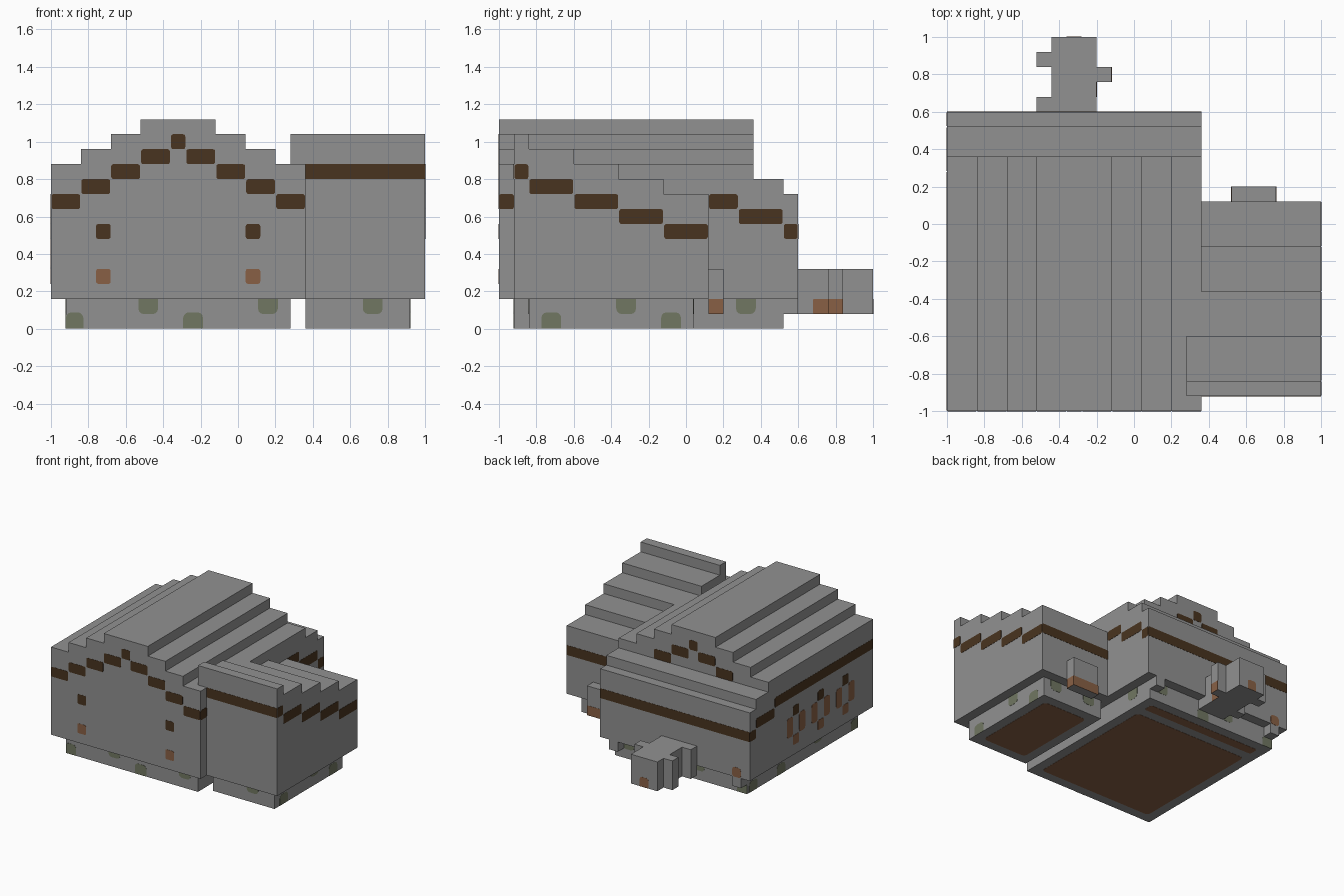
import bpy, bmesh, math
from mathutils import Vector

cube = bpy.data.objects.get("Cube")
if cube:
    bpy.data.objects.remove(cube, do_unlink=True)

U = 0.08      # one building block
T = 0.0015    # thickness of painted plates


def material(name, r, g, b):
    m = bpy.data.materials.new(name)
    m.use_nodes = True
    m.diffuse_color = (r, g, b, 1)
    node = m.node_tree.nodes["Principled BSDF"]
    node.inputs["Base Color"].default_value = (r, g, b, 1)
    node.inputs["Roughness"].default_value = 0.9
    return m


STONE = material("grey stone", 0.285, 0.285, 0.285)
DARK = material("dark timber", 0.066, 0.034, 0.014)
LIGHT = material("light timber", 0.25, 0.118, 0.06)
MOSS = material("moss", 0.165, 0.185, 0.122)


def prism(name, points, axis, start, end, mat):
    """Extrude a 2D outline along an axis; the outline uses the other two axes in order."""
    bm = bmesh.new()
    def place(p, d):
        c = list(p)
        c.insert(axis, d)
        return Vector(c)
    ring = [bm.verts.new(place(p, start)) for p in points]
    cap = bm.faces.new(ring)
    out = bmesh.ops.extrude_face_region(bm, geom=[cap])
    move = place((0, 0), end - start)
    bmesh.ops.translate(bm, vec=move, verts=[v for v in out["geom"] if isinstance(v, bmesh.types.BMVert)])
    bmesh.ops.recalc_face_normals(bm, faces=bm.faces)
    mesh = bpy.data.meshes.new(name)
    bm.to_mesh(mesh)
    bm.free()
    mesh.materials.append(mat)
    obj = bpy.data.objects.new(name, mesh)
    bpy.context.collection.objects.link(obj)
    return obj


def box(name, x0, x1, y0, y1, z0, z1, mat=STONE):
    return prism(name, [(x0, y0), (x1, y0), (x1, y1), (x0, y1)], 2, z0, z1, mat)


def stepped(edges, tops, bottom):
    """Outline with flat treads between the edges."""
    pts = [(edges[0], bottom)]
    for a, b, z in zip(edges, edges[1:], tops):
        pts += [(a, z), (b, z)]
    return pts + [(edges[-1], bottom)]


def plate(name, axis, pos, side, u0, u1, v0, v1, mat, r_top=0.012, r_low=None):
    """Thin rounded plate lying on a flat surface, with separate top and bottom radii."""
    r_low = r_top if r_low is None else r_low
    pts = []
    for right, top, quad in ((1, 1, 0), (0, 1, 1), (0, 0, 2), (1, 0, 3)):
        r = r_top if top else r_low
        cu = u1 - r if right else u0 + r
        cv = v1 - r if top else v0 + r
        for i in range(4):
            a = math.pi / 2 * (quad + i / 3)
            pts.append((cu + r * math.cos(a), cv + r * math.sin(a)))
    return prism(name, pts, axis, pos, pos + side * T, mat)


# Main hall with a stepped gable roof, centred on x = MID
MID = -0.32
edges = [-1, -0.84, -0.68, -0.52, -0.12, 0.04, 0.2, 0.36]
tops = [0.88, 0.96, 1.04, 1.12, 1.04, 0.96, 0.88]
prism("main_hall", stepped(edges, tops, 0.16), 1, -1, 0.36, STONE)
box("main_foundation", -0.92, 0.28, -0.92, 0.52, T, 0.16)

# Rear lean-to
prism("rear_lean_to", stepped([0.36, 0.52, 0.6], [0.8, 0.72], 0.16), 0, -1, 0.36, STONE)

# Side wing with a roof stepping down to the back
wing_edges = [-0.92, -0.84, -0.6, -0.36, -0.12, 0.12]
wing_tops = [1.04, 0.96, 0.88, 0.8, 0.72]
prism("side_wing", stepped(wing_edges, wing_tops, 0.16), 0, 0.36, 1, STONE)
prism("wing_roof_overlap", stepped(wing_edges[:3], wing_tops[:2], 0.88), 0, 0.28, 0.36, STONE)
box("wing_foundation", 0.36, 0.92, -0.84, 0.04, T, 0.16)

# Rear blocks
box("rear_porch", -0.44, -0.2, 0.52, 1, 0.08, 0.32)
for y in (0.6, 0.84):
    box("porch_right_block", -0.52, -0.44, y, y + U, 0.08, 0.32)
box("porch_left_block", -0.2, -0.12, 0.76, 0.84, 0.08, 0.32)
box("wing_rear_block", 0.52, 0.76, 0.12, 0.2, 0.08, 0.32)
for x in (-0.92, 0.2):
    box("rear_bracket", x, x + U, 0.52, 0.6, 0.08, 0.16)

# Timber lines following both gables
for y, side, rows in ((-1, -1, 4), (0.36, 1, 2)):
    plate("gable_peak_timber", 1, y, side, MID - 0.038, MID + 0.038, 0.96, 1.04, DARK)
    for i in range(rows):
        z = 0.88 - i * U
        near, far = 0.04 + 2 * U * i, 0.2 + 2 * U * i
        for s in (-1, 1):
            a, b = sorted((MID + s * (near + 0.004), MID + s * (far - 0.002)))
            plate("gable_timber", 1, y, side, a, b, z, z + U, DARK)

# Timber lines on the side walls
for x, side, start in ((0.36, 1, 0.12), (-1, -1, -1)):
    for a, b, z in ((start, 0.28, 0.64), (0.28, 0.52, 0.56), (0.52, 0.6, 0.48)):
        plate("side_timber", 0, x, side, a + 0.003, b - 0.003, z, z + U, DARK)
plate("front_corner_timber", 0, 0.36, 1, -1, -0.92, 0.64, 0.72, DARK)
for i, (a, b) in enumerate(zip(wing_edges, wing_edges[1:])):
    z = 0.8 - i * U
    plate("wing_side_timber", 0, 1, 1, a + 0.003, b - 0.003, z, z + U, DARK)

# Straight timber lines
plate("wing_front_timber", 1, -0.92, -1, 0.36, 1, 0.8, 0.88, DARK, 0.003)
plate("wing_rear_timber", 1, 0.12, 1, 0.36, 1, 0.48, 0.56, DARK, 0.003)
plate("lean_to_timber", 1, 0.6, 1, -1, 0.36, 0.48, 0.56, DARK, 0.003)

# Window lintels and sills, with jambs on the long wall
for axis, pos, centres in ((1, -1, (-0.72, 0.08)), (0, -1, (-0.64, -0.32, 0))):
    for c in centres:
        plate("window_lintel", axis, pos, -1, c - 0.039, c + 0.039, 0.48, 0.56, DARK)
        plate("window_sill", axis, pos, -1, c - 0.039, c + 0.039, 0.24, 0.32, LIGHT)
        if axis == 0:
            for s in (-U, U):
                plate("window_jamb", 0, pos, -1, c + s - 0.038, c + s + 0.038, 0.32, 0.48, LIGHT, 0.02)

# Light timber on the rear blocks
plate("wing_block_sill", 1, 0.2, 1, 0.52, 0.76, 0.08, 0.16, LIGHT, 0.004)
for x, side in ((0.76, 1), (0.52, -1)):
    plate("wing_block_side", 0, x, side, 0.12, 0.2, 0.08, 0.16, LIGHT, 0.004)
plate("porch_end_sill", 1, 1, 1, -0.36, -0.28, 0.08, 0.16, LIGHT, 0.02, 0.004)
plate("porch_side_sill", 0, -0.2, 1, 0.68, 0.76, 0.08, 0.16, LIGHT, 0.004)
plate("porch_block_sill", 0, -0.12, 1, 0.76, 0.84, 0.08, 0.16, LIGHT, 0.004)
plate("rear_wall_patch", 1, 0.6, 1, -0.92, -0.84, 0.16, 0.24, LIGHT, 0.025, 0.02)


# Moss patches on the foundations: high ones hang from the wall, low ones rise from the ground
def moss(axis, pos, side, c, high, lo, hi):
    z0, z1 = (0.078, 0.16) if high else (T, 0.088)
    a, b = max(c - 0.053, lo), min(c + 0.053, hi)
    radii = (0.002, 0.03) if high else (0.03, 0.002)
    plate("moss_patch", axis, pos, side, a, b, z0, z1, MOSS, *radii)


for c, high in ((-0.88, 0), (-0.48, 1), (-0.24, 0), (0.16, 1)):
    moss(1, -0.92, -1, c, high, -0.92, 0.28)
    moss(1, 0.52, 1, c, high, -0.92, 0.28)
for c, high in ((-0.88, 0), (-0.4, 1), (0.08, 0), (0.44, 0)):
    moss(0, -0.92, -1, c, high, -0.92, 0.52)
moss(0, 0.28, 1, 0.32, 1, -0.92, 0.52)
moss(1, -0.84, -1, 0.72, 1, 0.36, 0.92)
for c in (0.48, 0.8):
    moss(1, 0.04, 1, c, 1, 0.36, 0.92)
for c, high in ((-0.72, 0), (-0.32, 1), (-0.08, 0)):
    moss(0, 0.92, 1, c, high, -0.84, 0.04)

# Timber floors seen from beneath
plate("hall_floor", 2, T, -1, -0.84, 0.2, -0.84, 0.28, LIGHT, 0.03)
plate("lean_to_floor", 2, T, -1, -0.84, 0.2, 0.36, 0.44, LIGHT, 0.02)
plate("wing_floor", 2, T, -1, 0.44, 0.84, -0.76, -0.04, LIGHT, 0.03)
